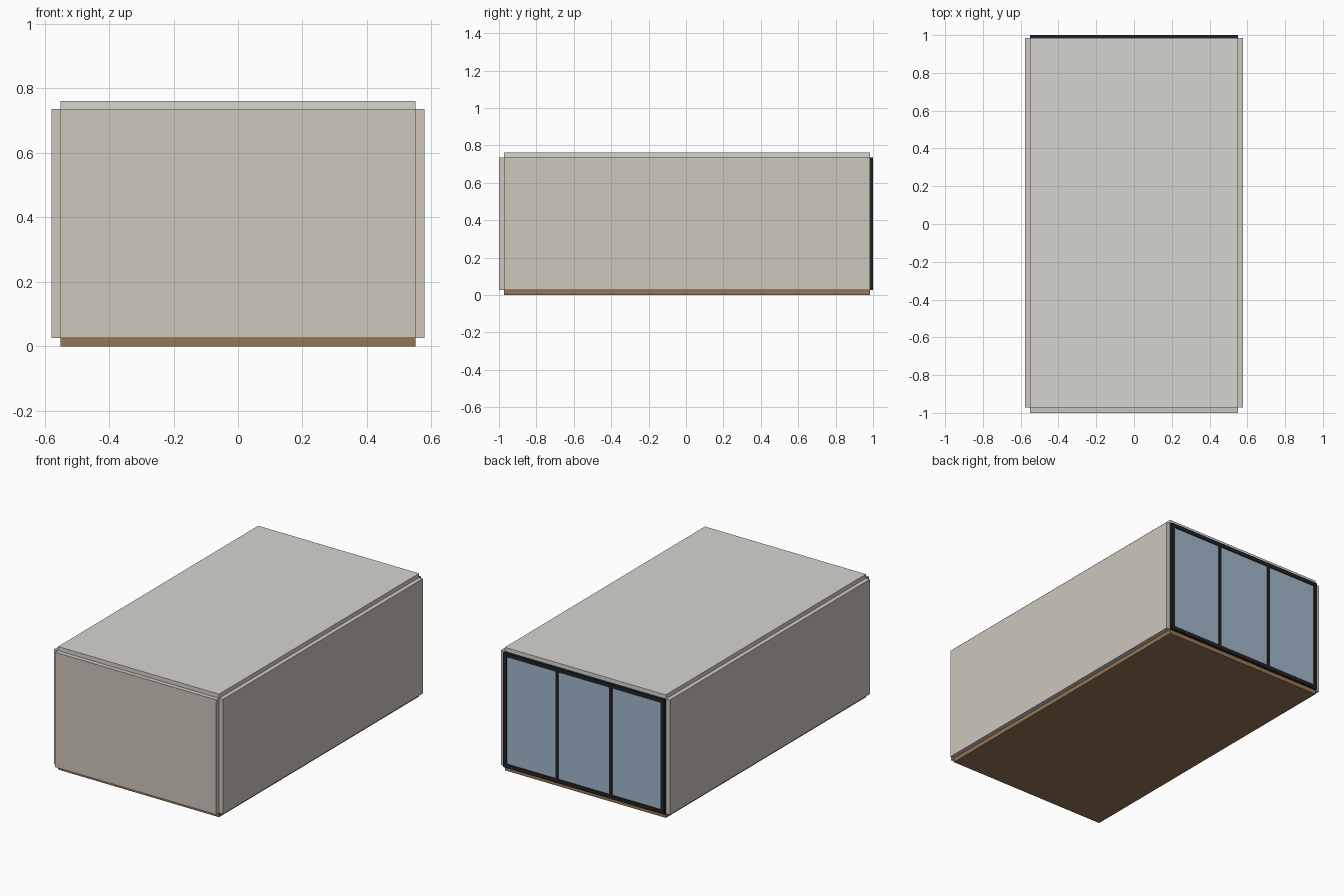
import bpy

if "Cube" in bpy.data.objects:
    bpy.data.objects.remove(bpy.data.objects["Cube"])

W, Y0, Y1 = 0.551, -0.972, 0.984      # room half width, front and back ends
Z0, Z1, T = 0.026, 0.736, 0.027       # floor top, ceiling underside, slab thickness


def material(name, color):
    m = bpy.data.materials.new(name)
    m.diffuse_color = color
    m.use_nodes = True
    m.node_tree.nodes["Principled BSDF"].inputs["Base Color"].default_value = m.diffuse_color
    return m


wood = material("wood", (0.30, 0.18, 0.09, 1))
plaster = material("plaster", (0.62, 0.58, 0.51, 1))
white = material("ceiling_white", (0.68, 0.66, 0.63, 1))
black = material("frame_black", (0.015, 0.016, 0.018, 1))
blue = material("glass_blue", (0.36, 0.47, 0.60, 1))


def box(name, x, y, z, mat):
    """Box from (min, max) ranges on each axis."""
    r = (x, y, z)
    bpy.ops.mesh.primitive_cube_add(size=1, location=[(a + b) / 2 for a, b in r])
    o = bpy.context.object
    o.name = name
    o.scale = [b - a for a, b in r]
    bpy.ops.object.transform_apply(location=False, rotation=False, scale=True)
    o.data.materials.append(mat)
    return o


# Room slabs, open notches left along the outer edges
box("floor", (-W, W), (Y0, Y1), (0, Z0), wood)
box("ceiling", (-W, W), (Y0, Y1), (Z1, Z1 + 0.025), white)
box("front_wall", (-W, W), (-1, Y0), (Z0, Z1), plaster)
box("left_wall", (-W - T, -W), (Y0, Y1), (Z0, Z1), plaster)
box("right_wall", (W, W + T), (Y0, Y1), (Z0, Z1), plaster)

# Window frame closing the back end
FY, B, M = (0.984, 1.0), 0.024, 0.009
box("frame_bottom_rail", (-W, W), FY, (Z0, Z0 + B), black)
box("frame_top_rail", (-W, W), FY, (Z1 - B, Z1), black)
for side, s in (("left", -1), ("right", 1)):
    xs = sorted((s * W, s * (W - B)))
    box(f"frame_{side}_post", xs, FY, (Z0 + B, Z1 - B), black)
    c = s * W / 3
    box(f"{side}_mullion", (c - M, c + M), FY, (Z0 + B, Z1 - B), black)

# Three glass panes between the posts
edges = [-W + B, -W / 3 - M, -W / 3 + M, W / 3 - M, W / 3 + M, W - B]
for i in range(3):
    box(f"glass_pane_{i + 1}", (edges[2 * i], edges[2 * i + 1]),
        (0.989, 0.995), (Z0 + B, Z1 - B), blue)
